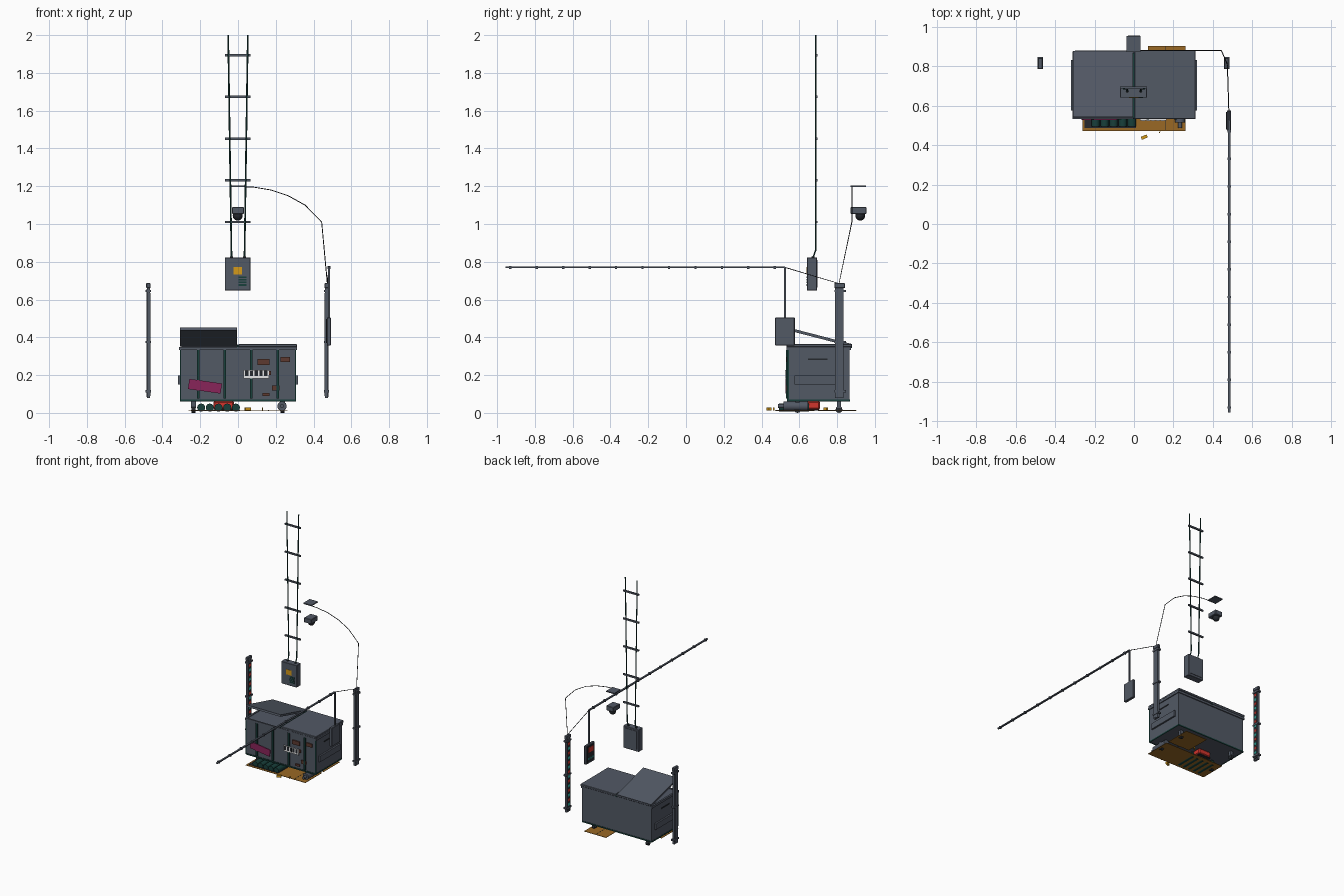
import bpy, bmesh, math
from mathutils import Vector

old = bpy.data.objects.get("Cube")
if old:
    bpy.data.objects.remove(old, do_unlink=True)


def material(name, r, g, b):
    m = bpy.data.materials.new(name)
    m.use_nodes = True
    m.diffuse_color = (r, g, b, 1)
    m.node_tree.nodes["Principled BSDF"].inputs["Base Color"].default_value = (r, g, b, 1)
    return m


SLATE = material("slate metal", .085, .1, .13)
DARK = material("charcoal", .018, .021, .026)
TEAL = material("dark teal", .009, .05, .043)
CARD = material("cardboard ochre", .32, .14, .018)
YELLOW = material("warning yellow", .66, .32, .01)
RED = material("signal red", .65, .035, .025)
PINK = material("poster magenta", .25, .018, .1)
RUST = material("rust brown", .11, .042, .03)
WHITE = material("stencil white", .8, .8, .8)
CYAN = material("cyan light", .03, .5, .42)


def add_mesh(name, bm, mat):
    me = bpy.data.meshes.new(name)
    bm.to_mesh(me)
    bm.free()
    me.materials.append(mat)
    ob = bpy.data.objects.new(name, me)
    bpy.context.collection.objects.link(ob)
    return ob


def box(name, x, y, z, mat, rot=(0, 0, 0), bevel=0):
    """Box from its (low, high) range on each axis, turned about its centre."""
    bm = bmesh.new()
    bmesh.ops.create_cube(bm, size=1)
    spans = [b - a for a, b in (x, y, z)]
    bmesh.ops.scale(bm, vec=spans, verts=bm.verts)
    if bevel:
        bmesh.ops.bevel(bm, geom=bm.edges[:], offset=bevel, segments=1, affect='EDGES')
    ob = add_mesh(name, bm, mat)
    ob.location = [(a + b) / 2 for a, b in (x, y, z)]
    ob.rotation_euler = rot
    return ob


def rod(name, a, b, radius, mat, sides=12):
    """Cylinder between two points."""
    a, b = Vector(a), Vector(b)
    bm = bmesh.new()
    bmesh.ops.create_cone(bm, cap_ends=True, segments=sides, radius1=radius,
                          radius2=radius, depth=(b - a).length)
    for f in bm.faces:
        f.smooth = len(f.verts) == 4
    ob = add_mesh(name, bm, mat)
    ob.location = (a + b) / 2
    ob.rotation_euler = (b - a).to_track_quat('Z', 'Y').to_euler()
    return ob


def cable(name, points, radius, mat):
    cu = bpy.data.curves.new(name, 'CURVE')
    cu.dimensions = '3D'
    cu.bevel_depth = radius
    cu.bevel_resolution = 1
    cu.use_fill_caps = True
    sp = cu.splines.new('POLY')
    sp.points.add(len(points) - 1)
    for p, co in zip(sp.points, points):
        p.co = (*co, 1)
    cu.materials.append(mat)
    ob = bpy.data.objects.new(name, cu)
    bpy.context.collection.objects.link(ob)


# Bin body with rims, ribs and base edging
box("bin_body", (-.305, .305), (.54, .865), (.063, .345), SLATE)
for y in (.538, .867):
    box("bin_rim", (-.312, .312), (y - .006, y + .006), (.332, .35), SLATE)
    box("base_edge", (-.306, .306), (y - .003, y + .001), (.06, .07), TEAL)
for x in (-.21, -.07, .07, .21):
    box("front_rib", (x - .007, x + .007), (.53, .541), (.075, .333), TEAL)
for s in (-1, 1):
    x = .305 * s
    box("side_rim", (x - .007, x + .007), (.532, .873), (.332, .35), SLATE)
    box("side_base_edge", (x - .002, x + .002), (.537, .867), (.06, .07), TEAL)
    box("corner_edge", (x - .003, x + .003), (.535, .545), (.065, .333), TEAL)
    box("side_slot", (x - .003, x + .003), (.645, .75), (.279, .289), DARK)
    box("lift_pocket", (x - .013, x + .013), (.575, .83), (.15, .197), SLATE)

# Lids: one closed, one propped up about the back hinge
box("closed_lid", (.003, .312), (.532, .88), (.348, .365), SLATE, bevel=.003)
open_lid = box("open_lid", (-.308, -.006), (.53, .875), (.35, .365), SLATE)
tilt = math.radians(-14.5)
open_lid.location.y = .875 - .1725 * math.cos(tilt)
open_lid.location.z = .358 - .1725 * math.sin(tilt)
open_lid.rotation_euler.x = tilt
box("lid_seam", (-.006, .004), (.535, .878), (.344, .36), TEAL)
rod("lid_hinge", (-.3, .872, .355), (.3, .872, .355), .007, SLATE)

# Casters
for x in (-.235, .235):
    for y in (.59, .81):
        rod("caster_wheel", (x - .01, y, .018), (x + .01, y, .018), .018, DARK)
        box("caster_fork", (x - .013, x + .013), (y - .011, y + .011), (.025, .066), SLATE)

# Poster, rust patches and stencil plate on the front
box("poster", (-.262, -.088), (.526, .531), (.114, .168), PINK, (0, math.radians(8), 0))
for x, z, w, h in ((.135, .27, .062, .032), (.25, .283, .052, .027), (.2, .132, .042, .026),
                   (.148, .097, .037, .016), (.16, .212, .032, .022)):
    box("rust_patch", (x - w / 2, x + w / 2), (.531, .541), (z - h / 2, z + h / 2), RUST)
box("stencil_plate", (.03, .165), (.525, .531), (.183, .227), WHITE)
for i in range(5):
    x = .038 + i * .025
    box("stencil_gap", (x, x + .017), (.523, .528), (.194, .224), DARK)

# Cardboard, bottles and litter on the ground
box("front_cardboard", (-.262, .262), (.47, .68), (.01, .013), CARD)
box("back_cardboard", (.07, .262), (.7, .902), (.01, .013), CARD)
box("cardboard_fold", (.16, .163), (.475, .9), (.012, .014), DARK)
box("cardboard_shadow", (-.25, .01), (.487, .64), (.012, .015), DARK)
for i in range(5):
    x = -.195 + i * .046
    rod("bottle", (x, .493, .028), (x, .65, .028), .0215, TEAL)
rod("slate_roll", (.233, .515, .036), (.233, .645, .036), .025, SLATE, 14)
rod("slate_roll_neck", (.233, .487, .036), (.233, .515, .036), .011, SLATE)
box("red_bundle", (-.13, -.02), (.635, .71), (.018, .063), RED, bevel=.008)
box("bundle_base", (-.127, -.023), (.638, .707), (.013, .019), DARK)
for x, y, r, size in ((.052, .44, .4, .016), (.13, .465, 1.2, .004), (.052, .74, .8, .012)):
    box("litter", (x - size, x + size), (y - size / 2, y + size / 2), (.012, .029),
        YELLOW, (0, 0, r))

# Light pillars, with lamps on the inner faces
for s, x in ((-1, -.475), (1, .469)):
    box("light_pillar", (x - .008, x + .008), (.79, .835), (.08, .66), SLATE)
    box("pillar_spine", (x + s * .008 - .002, x + s * .008 + .002), (.798, .827),
        (.085, .655), SLATE)
    box("pillar_cap", (x - .011, x + .011), (.785, .842), (.66, .687), SLATE, bevel=.003)
    for z in (.115, .375, .645):
        box("pillar_clamp", (x - .014, x + .014), (.785, .847), (z - .006, z + .006), SLATE)
    inner = x - s * .009
    box("lamp_strip", (inner - .002, inner + .002), (.796, .829), (.09, .635), DARK)
    for i in range(14):
        z = .13 + i * .037
        box("lamp", (inner - .003, inner + .003), (.802, .823), (z, z + .019),
            RED if i % 2 else CYAN)

# Long boom with collars, hanger and control panel
boom = .482
box("boom", (boom - .007, boom + .007), (-.955, .525), (.766, .774), SLATE)
for i in range(11):
    y = -.93 + i * .14
    box("boom_collar", (boom - .009, boom + .009), (y - .006, y + .006), (.762, .778), SLATE)
box("panel_hanger", (boom - .005, boom + .005), (.52, .53), (.5, .772), SLATE)
box("control_panel", (.47, .492), (.472, .576), (.357, .505), SLATE, bevel=.003)
box("panel_screen", (.467, .471), (.48, .568), (.37, .497), DARK)
box("red_display", (.465, .468), (.495, .553), (.445, .485), RED)
for y in (.5, .525, .55):
    box("panel_button", (.465, .468), (y - .007, y + .007), (.39, .405), CYAN)

# Cable from the boom over the pillar to the overhead arc
cable("feed_cable", [(boom, .525, .77), (.473, .81, .685), (.443, .878, 1.01), (.355, .878, 1.1),
                     (.265, .878, 1.15), (.175, .878, 1.18), (.085, .878, 1.195),
                     (-.03, .878, 1.2)], .0025, DARK)

# Overhead plate and dome camera
box("overhead_plate", (-.038, .034), (.872, .952), (1.197, 1.205), SLATE)
box("camera_housing", (-.032, .032), (.872, .955), (1.053, 1.09), SLATE, bevel=.003)
bm = bmesh.new()
bmesh.ops.create_uvsphere(bm, u_segments=16, v_segments=10, radius=.026)
for f in bm.faces:
    f.smooth = True
add_mesh("camera_dome", bm, DARK).location = (-.002, .922, 1.044)

# Wire ladder
for s in (-1, 1):
    cable("ladder_wire", [(s * .034, .672, .82), (s * .035, .686, .86),
                          (s * .052, .686, 2)], .0045, TEAL)
for i in range(5):
    z = 1.01 + i * .221
    box("ladder_rung", (-.07, .066), (.685, .697), (z - .006, z + .006), SLATE)

# Hanging junction box
box("junction_box", (-.07, .066), (.64, .693), (.648, .823), SLATE, bevel=.002)
box("junction_back", (-.055, .05), (.69, .697), (.665, .81), SLATE)
box("warning_plate", (-.025, .022), (.638, .642), (.732, .772), YELLOW)
for i in range(4):
    z = .673 + i * .0135
    box("vent_slot", (.003, .046), (.638, .642), (z, z + .0095), TEAL)
for x in (-.034, .034):
    rod("wire_gland", (x, .672, .82), (x, .672, .828), .008, DARK)
